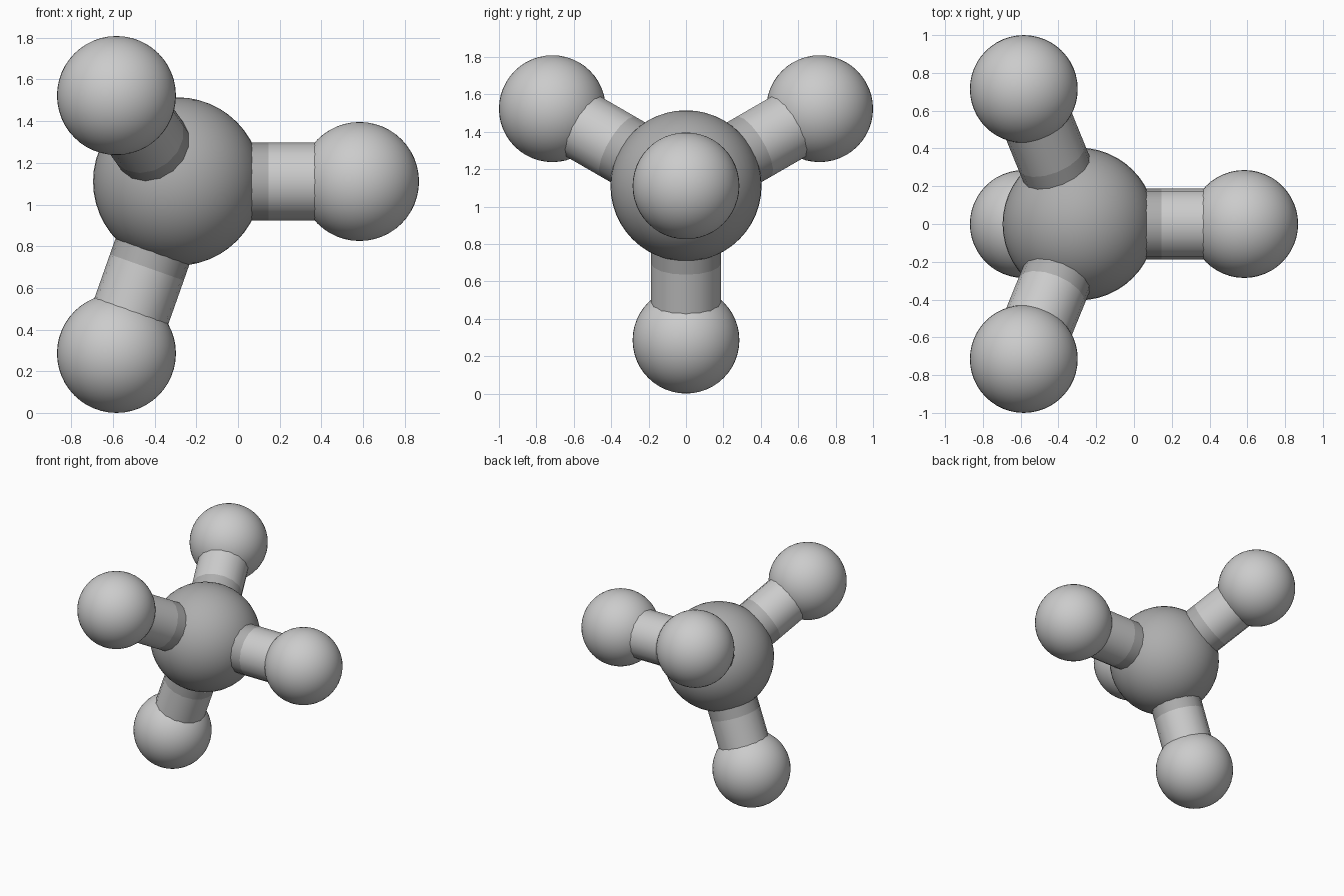
import bpy
from math import sin, cos, radians, sqrt
from mathutils import Vector

if "Cube" in bpy.data.objects:
    bpy.data.objects.remove(bpy.data.objects["Cube"])

BOND_LENGTH = 0.875
CENTRE = Vector((-BOND_LENGTH / 3, 0, 1.1105))
CORE_R, OUTER_R, BOND_R = 0.404, 0.2855, 0.188


def grey(name, value):
    mat = bpy.data.materials.new(name)
    mat.diffuse_color = (value, value, value, 1)
    mat.use_nodes = True
    mat.node_tree.nodes["Principled BSDF"].inputs["Base Color"].default_value = mat.diffuse_color
    return mat


dark = grey("dark_grey", 0.42)
light = grey("light_grey", 0.8)


def finish(name, mat):
    ob = bpy.context.object
    ob.name = name
    ob.data.materials.append(mat)
    bpy.ops.object.shade_smooth_by_angle(angle=radians(35))


def ball(name, pos, radius, mat):
    bpy.ops.mesh.primitive_uv_sphere_add(segments=48, ring_count=24,
                                         radius=radius, location=pos)
    finish(name, mat)


def rod(name, a, b, mat):
    axis = b - a
    bpy.ops.mesh.primitive_cylinder_add(
        vertices=16, radius=BOND_R, depth=axis.length, location=(a + b) / 2,
        rotation=axis.to_track_quat('Z', 'Y').to_euler())
    finish(name, mat)


# Four tetrahedral directions: one along +x, three fanned around it
s = sqrt(8) / 3
directions = [Vector((1, 0, 0))] + [
    Vector((-1 / 3, s * cos(radians(a)), s * sin(radians(a))))
    for a in (30, 150, 270)]

# Central atom
ball("central_atom", CENTRE, CORE_R, dark)

# Outer atoms, each joined by a bond that is half dark and half light
for i, d in enumerate(directions, 1):
    end = CENTRE + d * BOND_LENGTH
    middle = (CENTRE + end) / 2
    rod(f"inner_bond_{i}", CENTRE, middle, dark)
    rod(f"outer_bond_{i}", middle, end, light)
    ball(f"outer_atom_{i}", end, OUTER_R, light)
